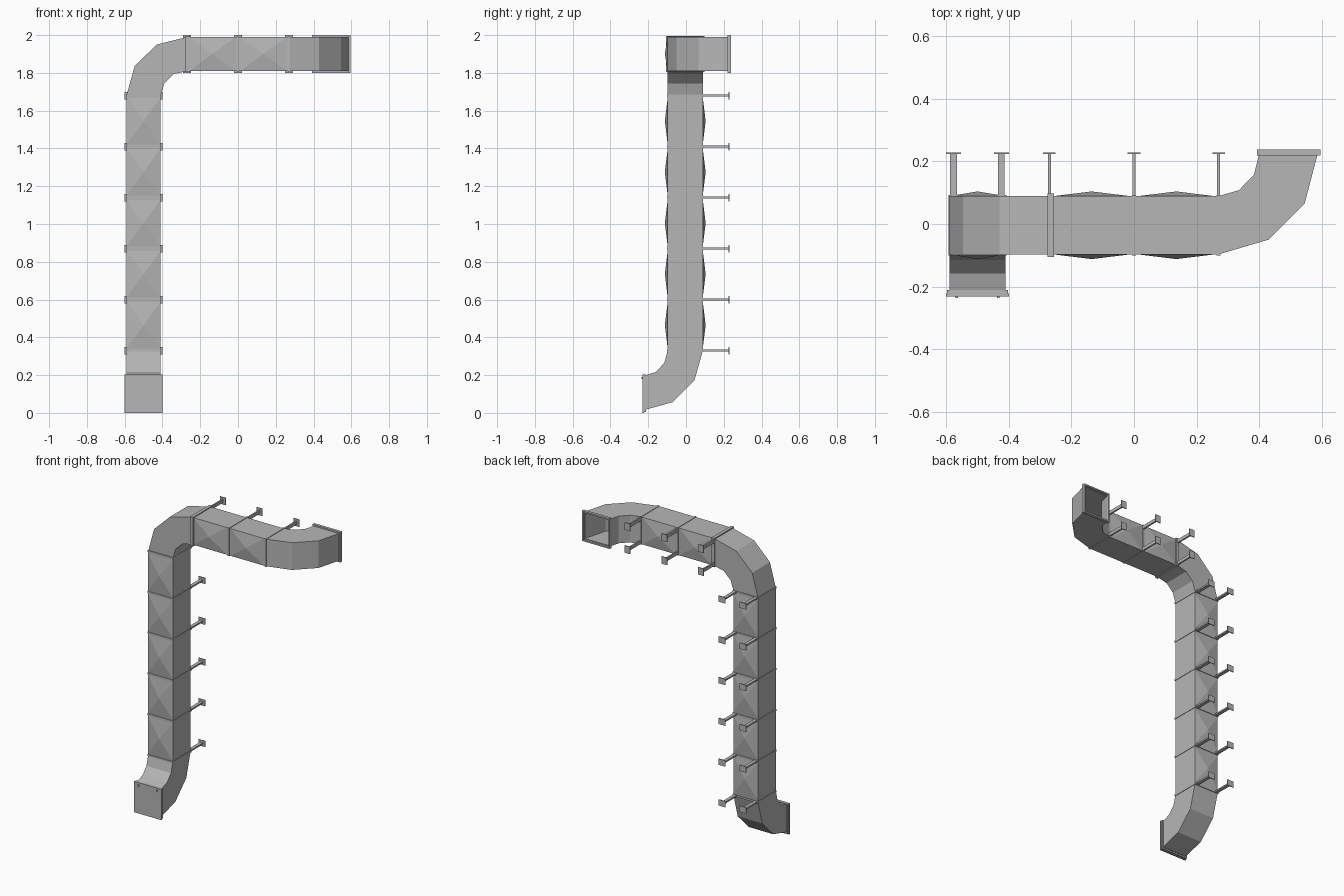
import bpy, bmesh
from mathutils import Vector

cube = bpy.data.objects.get("Cube")
if cube:
    bpy.data.objects.remove(cube, do_unlink=True)

metal = bpy.data.materials.new("galvanised_grey")
metal.use_nodes = True
GREY = (0.47, 0.47, 0.47, 1)
metal.diffuse_color = GREY
metal.node_tree.nodes["Principled BSDF"].inputs["Base Color"].default_value = GREY

CX, CY, CZ = -0.5, -0.004, 1.9       # duct centre lines
HX, HY, HZ = 0.09, 0.093, 0.09       # half widths of the duct


def finish(name, bm):
    mesh = bpy.data.meshes.new(name)
    bm.to_mesh(mesh)
    bm.free()
    mesh.materials.append(metal)
    obj = bpy.data.objects.new(name, mesh)
    bpy.context.collection.objects.link(obj)
    return obj


def tube(name, rings, wall=0.006, bulge=False):
    """Open four-sided sheet metal tube; bulge pokes the front and back of long panels."""
    bm = bmesh.new()
    loops = [[bm.verts.new(p) for p in ring] for ring in rings]
    for a, b in zip(loops, loops[1:]):
        for i in range(4):
            j = (i + 1) % 4
            bm.faces.new((a[i], a[j], b[j], b[i]))
    bm.normal_update()
    bm.faces.ensure_lookup_table()
    first = bm.faces[0]
    middle = sum((Vector(p) for p in rings[0] + rings[1]), Vector()) / 8
    if first.normal.dot(first.calc_center_median() - middle) < 0:
        bmesh.ops.reverse_faces(bm, faces=bm.faces[:])
        bm.normal_update()
    if bulge:
        panels = [f for f in bm.faces if abs(f.normal.y) > 0.9 and f.calc_area() > 0.02]
        bmesh.ops.poke(bm, faces=panels, offset=0.015)
    obj = finish(name, bm)
    mod = obj.modifiers.new("sheet", "SOLIDIFY")
    mod.thickness = wall
    mod.offset = -1
    return obj


def box(name, centre, size):
    bm = bmesh.new()
    bmesh.ops.create_cube(bm, size=1)
    for v in bm.verts:
        v.co = Vector(c + k * s for c, k, s in zip(centre, v.co, size))
    return finish(name, bm)


def ring(axis, centre, half_a, half_b):
    """Rectangle of four corners square to the given axis."""
    a, b = [i for i in range(3) if i != axis]
    out = []
    for sa, sb in ((-1, -1), (1, -1), (1, 1), (-1, 1)):
        p = list(centre)
        p[a] += sa * half_a
        p[b] += sb * half_b
        out.append(tuple(p))
    return out


def run(axis, centre, stops, half_a, half_b):
    rings = []
    for s in stops:
        p = list(centre)
        p[axis] = s
        rings.append(ring(axis, p, half_a, half_b))
    return rings


def collar(name, axis, centre, half_a, half_b, width, wall):
    c = centre[axis]
    tube(name, run(axis, centre, (c - width / 2, c + width / 2), half_a, half_b), wall)


def panel_stops(seams, margin=0.012):
    stops = [seams[0]]
    for a, b in zip(seams, seams[1:]):
        stops += [a + margin, b - margin, b]
    return stops


def elbow(name, outer, inner, place, low, high):
    """Faceted bend from outer and inner profiles, swept between two depths."""
    rings = [[place(*o, low), place(*o, high), place(*i, high), place(*i, low)]
             for o, i in zip(outer, inner)]
    tube(name, rings)


# Straight ducts with cross-broken panels
v_seams = [0.33 + 0.27 * i for i in range(6)]
h_seams = [-0.27, 0, 0.27]
tube("vertical_duct", run(2, (CX, CY, 0), panel_stops(v_seams), HX, HY), bulge=True)
tube("horizontal_duct", run(0, (0, CY, CZ), panel_stops(h_seams), HY, HZ), bulge=True)

# Elbows
elbow("upper_elbow",
      [(-0.59, 1.68), (-0.547, 1.837), (-0.43, 1.95), (-0.27, 1.99)],
      [(-0.41, 1.68), (-0.39, 1.745), (-0.34, 1.793), (-0.27, 1.81)],
      lambda u, v, d: (u, d, v), CY - HY, CY + HY)
elbow("outlet_elbow",
      [(0.27, -0.097), (0.43, -0.05), (0.545, 0.065), (0.587, 0.225)],
      [(0.27, 0.089), (0.335, 0.108), (0.383, 0.157), (0.4, 0.225)],
      lambda u, v, d: (u, v, d), CZ - HZ, CZ + HZ)
elbow("lower_elbow",
      [(0.089, 0.33), (0.045, 0.172), (-0.07, 0.057), (-0.214, 0.017)],
      [(-0.097, 0.33), (-0.115, 0.265), (-0.158, 0.217), (-0.214, 0.2)],
      lambda u, v, d: (d, u, v), CX - HX, CX + HX)

# Seam collars
for i, z in enumerate(v_seams):
    collar(f"vertical_seam_{i}", 2, (CX, CY, z), HX + 0.003, HY + 0.004, 0.012, 0.006)
for i, x in enumerate(h_seams[1:]):
    collar(f"horizontal_seam_{i}", 0, (x, CY, CZ), HY + 0.004, HZ + 0.003, 0.012, 0.006)
collar("upper_elbow_flange", 0, (-0.266, CY, CZ), HY + 0.008, HZ + 0.006, 0.022, 0.01)

# End flanges, cover plate and its rivets
collar("outlet_flange", 1, (0.494, 0.2285, CZ), 0.101, 0.1, 0.019, 0.014)
collar("inlet_flange", 1, (CX, -0.2165, 0.104), 0.097, 0.1, 0.011, 0.014)
box("inlet_cover", (CX, -0.2265, 0.102), (0.2, 0.009, 0.204))
for side in (-1, 1):
    box(f"cover_rivet_{side}", (CX + side * 0.067, -0.233, 0.185), (0.008, 0.006, 0.012))


# Wall brackets: a flat bar ending in a small plate
def bracket(name, x, z, wide, tall, flat):
    box(name + "_bar", (x, 0.154, z), (wide, 0.144, tall))
    size = (0.048, 0.005, 0.04) if flat else (0.04, 0.005, 0.048)
    box(name + "_plate", (x, 0.2265, z), size)


for side in (-1, 1):
    for i, z in enumerate(v_seams):
        bracket(f"vertical_bracket_{i}_{side}", CX + side * 0.076, z, 0.022, 0.01, True)
    for i, x in enumerate(h_seams):
        bracket(f"horizontal_bracket_{i}_{side}", x, CZ + side * 0.076, 0.01, 0.022, False)
